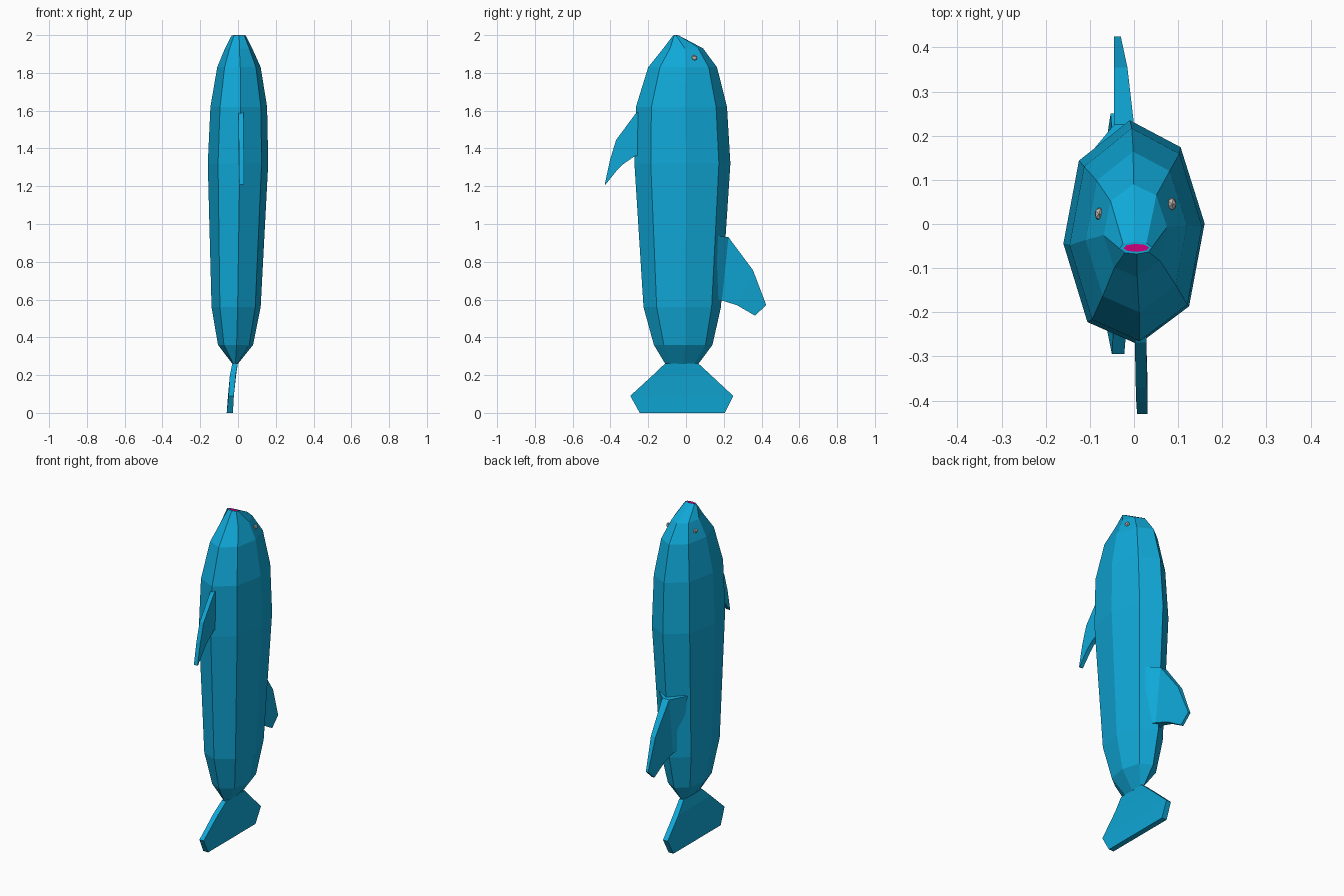
import bpy, bmesh
from mathutils import Vector


def material(name, color):
    m = bpy.data.materials.new(name)
    m.diffuse_color = (*color, 1)
    return m


BLUE = material("blue", (0.005, 0.39, 0.68))
PINK = material("pink", (0.62, 0.0, 0.2))
GREY = material("eye_grey", (0.5, 0.46, 0.42))


def finish(name, bm, mat):
    bmesh.ops.recalc_face_normals(bm, faces=bm.faces)
    me = bpy.data.meshes.new(name)
    bm.to_mesh(me)
    bm.free()
    me.materials.append(mat)
    ob = bpy.data.objects.new(name, me)
    bpy.context.collection.objects.link(ob)
    return ob


def loft(name, rings, mat):
    """Skin closed rings of equal length and cap both ends."""
    bm = bmesh.new()
    loops = [[bm.verts.new(p) for p in ring] for ring in rings]
    n = len(loops[0])
    for a, b in zip(loops, loops[1:]):
        for i in range(n):
            j = (i + 1) % n
            bm.faces.new((a[i], a[j], b[j], b[i]))
    bm.faces.new(loops[0])
    bm.faces.new(loops[-1])
    return finish(name, bm, mat)


# Slightly twisted octagonal cross-section shared by body and mouth
SECTION = [(-0.06, 1), (0.66, 0.76), (1, 0.08), (0.78, -0.66),
           (0.06, -1), (-0.66, -0.8), (-1, -0.1), (-0.78, 0.64)]


def octagon(z, cx, cy, rx, ry):
    return [(cx + rx * x, cy + ry * y, z) for x, y in SECTION]


# Body: z, centre x, centre y, radius x, radius y
body_rings = [
    (0.26, -0.015, -0.022, 0.015, 0.088),
    (0.36, -0.013, -0.015, 0.093, 0.155),
    (0.56, -0.010, -0.020, 0.130, 0.205),
    (1.32, 0.000, -0.019, 0.160, 0.254),
    (1.62, 0.004, -0.024, 0.150, 0.241),
    (1.83, 0.005, -0.018, 0.115, 0.182),
    (1.93, 0.003, -0.015, 0.072, 0.105),
    (1.999, 0.004, -0.054, 0.037, 0.014),
]
loft("body", [octagon(*r) for r in body_rings], BLUE)

# Mouth disc inside the blue rim
loft("mouth", [octagon(1.99, 0.005, -0.054, 0.029, 0.009),
               octagon(2.0, 0.005, -0.054, 0.029, 0.009)], PINK)


def fin(name, sections):
    """Each section: upper (y, z, x0, x1) and lower (y, z, x0, x1) edge."""
    rings = []
    for (ya, za, a0, a1), (yb, zb, b0, b1) in sections:
        rings.append([(a0, ya, za), (a1, ya, za), (b1, yb, zb), (b0, yb, zb)])
    loft(name, rings, BLUE)


# Back fin, flaring where it joins the body
fin("back_fin", [
    ((0.145, 0.94, -0.112, 0.090), (0.13, 0.60, -0.060, 0.030)),
    ((0.225, 0.93, -0.045, 0.000), (0.19, 0.595, -0.045, 0.005)),
    ((0.355, 0.755, -0.045, -0.015), (0.27, 0.57, -0.045, -0.010)),
    ((0.425, 0.57, -0.045, -0.030), (0.365, 0.515, -0.045, -0.028)),
])

# Front fin, swept down
fin("front_fin", [
    ((-0.22, 1.62, 0.000, 0.030), (-0.22, 1.37, 0.000, 0.030)),
    ((-0.268, 1.583, 0.002, 0.028), (-0.27, 1.36, 0.002, 0.028)),
    ((-0.37, 1.445, 0.004, 0.030), (-0.335, 1.315, 0.004, 0.030)),
    ((-0.402, 1.34, 0.005, 0.031), (-0.365, 1.285, 0.005, 0.031)),
    ((-0.43, 1.21, 0.007, 0.031), (-0.425, 1.21, 0.007, 0.031)),
])

# Tail fin, leaning slightly to one side
fin("tail_fin", [
    ((0.065, 0.262, -0.030, -0.001), (-0.110, 0.262, -0.030, -0.001)),
    ((0.132, 0.20, -0.043, -0.010), (-0.175, 0.20, -0.043, -0.012)),
    ((0.250, 0.09, -0.053, -0.022), (-0.295, 0.09, -0.050, -0.022)),
    ((0.205, 0.0, -0.060, -0.027), (-0.245, 0.0, -0.060, -0.027)),
])

# Eyes: small faceted stones on either side of the head
for side, pos in (("left", (-0.079, 0.023, 1.88)), ("right", (0.086, 0.045, 1.88))):
    bm = bmesh.new()
    bmesh.ops.create_icosphere(bm, subdivisions=1, radius=0.016)
    bmesh.ops.scale(bm, vec=(0.7, 1, 1), verts=bm.verts)
    bmesh.ops.translate(bm, vec=Vector(pos), verts=bm.verts)
    finish(side + "_eye", bm, GREY)
